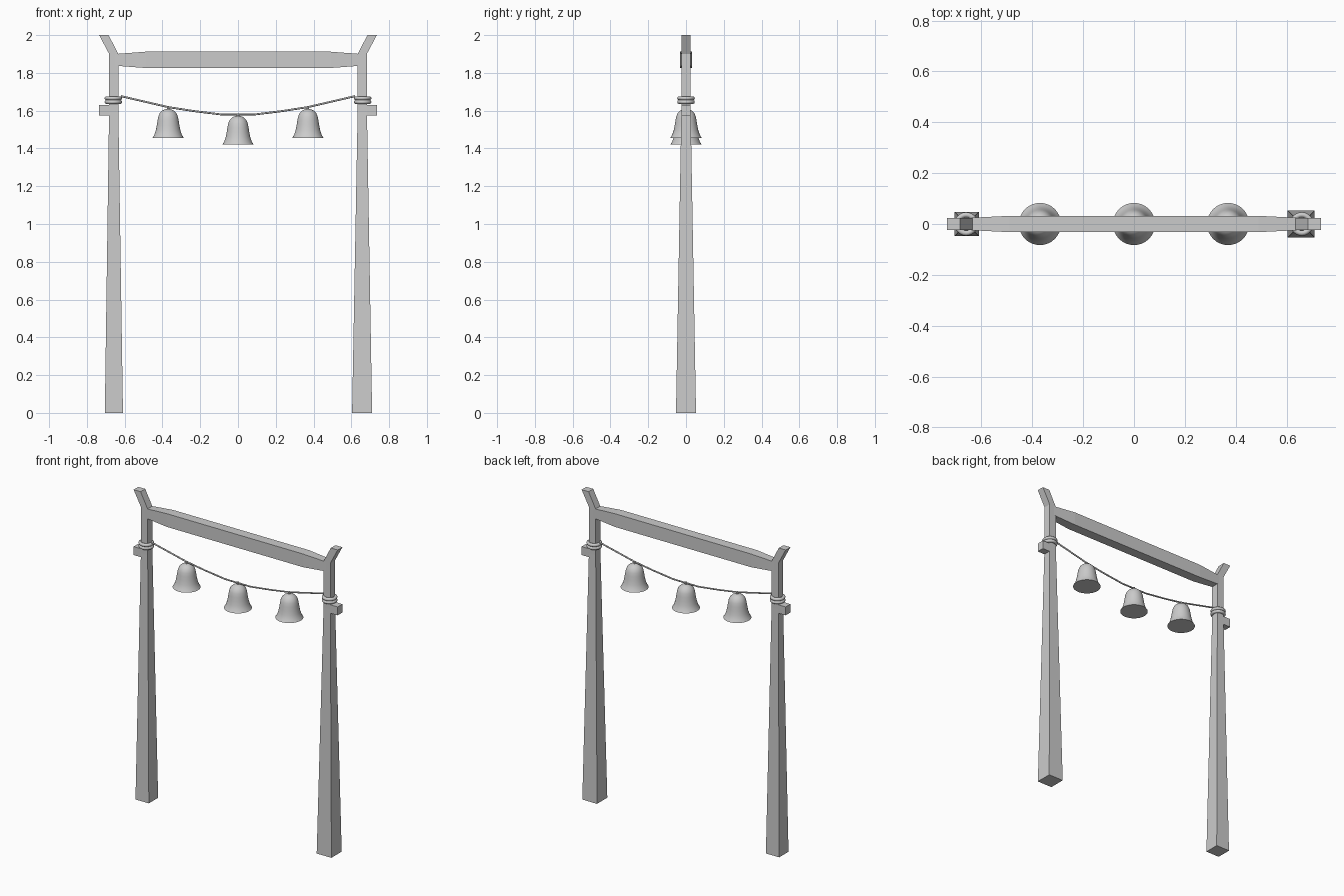
import bpy, bmesh
from math import pi, cos, sin
from mathutils import Matrix

if "Cube" in bpy.data.objects:
    bpy.data.objects.remove(bpy.data.objects["Cube"])


def finish(name, bm, smooth=False):
    bmesh.ops.recalc_face_normals(bm, faces=bm.faces[:])
    mesh = bpy.data.meshes.new(name)
    bm.to_mesh(mesh)
    bm.free()
    ob = bpy.data.objects.new(name, mesh)
    bpy.context.collection.objects.link(ob)
    if smooth:
        bpy.ops.object.select_all(action='DESELECT')
        ob.select_set(True)
        bpy.context.view_layer.objects.active = ob
        bpy.ops.object.shade_smooth_by_angle(angle=0.7)
    return ob


def loft(name, rings, closed=False, smooth=False):
    """Skin a list of point rings; cap the ends unless closed."""
    bm = bmesh.new()
    loops = [[bm.verts.new(p) for p in r] for r in rings]
    pairs = list(zip(loops, loops[1:]))
    if closed:
        pairs.append((loops[-1], loops[0]))
    else:
        bm.faces.new(loops[0])
        bm.faces.new(loops[-1])
    n = len(loops[0])
    for a, b in pairs:
        for i in range(n):
            j = (i + 1) % n
            bm.faces.new((a[i], a[j], b[j], b[i]))
    return finish(name, bm, smooth)


def rect(x, z, hx, hy):
    return [(x - hx, -hy, z), (x + hx, -hy, z), (x + hx, hy, z), (x - hx, hy, z)]


def circle(x, z, r, n=32):
    return [(x + r * cos(2 * pi * i / n), r * sin(2 * pi * i / n), z) for i in range(n)]


def torus(name, x, z, major, minor, n=24, m=10):
    rings = []
    for i in range(n):
        a = 2 * pi * i / n
        ring = []
        for k in range(m):
            t = 2 * pi * k / m
            r = major + minor * cos(t)
            ring.append((x + r * cos(a), r * sin(a), z + minor * sin(t)))
        rings.append(ring)
    return loft(name, rings, closed=True, smooth=True)


for side, s, foot in (("left", -1, 0.048), ("right", 1, 0.053)):
    # tapered post ending in an outward-leaning horn
    loft(side + "_post", [rect(s * 0.657, 0, foot, foot),
                          rect(s * 0.658, 1.6, 0.0245, 0.0245),
                          rect(s * 0.658, 1.90, 0.024, 0.024),
                          rect(s * 0.71, 2.0, 0.025, 0.024)])
    # short outer peg
    bm = bmesh.new()
    bmesh.ops.create_cube(bm, size=1, matrix=Matrix.Translation((s * 0.6975, 0, 1.602))
                          @ Matrix.Diagonal((0.075, 0.048, 0.055, 1)))
    finish(side + "_peg", bm)
    # two coils of rope around the post
    for i, z in enumerate((1.646, 1.666)):
        torus(f"{side}_coil_{i + 1}", s * 0.66, z, 0.036, 0.0105)

# crossbeam, narrowing towards its ends
loft("crossbeam", [[(x, -y, 1.869 - h), (x, y, 1.869 - h), (x, y, 1.869 + h), (x, -y, 1.869 + h)]
                   for x, y, h in ((-0.65, 0.024, 0.031), (-0.49, 0.032, 0.043),
                                   (0.49, 0.032, 0.043), (0.65, 0.024, 0.031))])

# sagging rope
curve = bpy.data.curves.new("rope", 'CURVE')
curve.dimensions = '3D'
curve.bevel_depth = 0.005
curve.bevel_resolution = 2
curve.use_fill_caps = True
half = [(0.62, 1.677), (0.37, 1.619), (0.235, 1.598), (0.09, 1.58)]
path = [(-x, z) for x, z in half] + half[::-1]
spline = curve.splines.new('POLY')
spline.points.add(len(path) - 1)
for p, (x, z) in zip(spline.points, path):
    p.co = (x, 0, z, 1)
bpy.context.collection.objects.link(bpy.data.objects.new("rope", curve))

# bells: lathed profile of radius and height above the rim
profile = [(0.083, 0), (0.073, 0.016), (0.065, 0.04), (0.060, 0.065), (0.056, 0.09),
           (0.052, 0.112), (0.044, 0.131), (0.031, 0.144), (0.016, 0.151), (0.004, 0.153)]
for name, x, rim in (("left", -0.37, 1.456), ("middle", 0, 1.42), ("right", 0.37, 1.456)):
    loft(name + "_bell", [circle(x, rim + h, r) for r, h in profile], smooth=True)
    # small hanger up to the rope
    loft(name + "_bell_hanger", [circle(x, rim + h, 0.007, 8) for h in (0.148, 0.166)], smooth=True)
